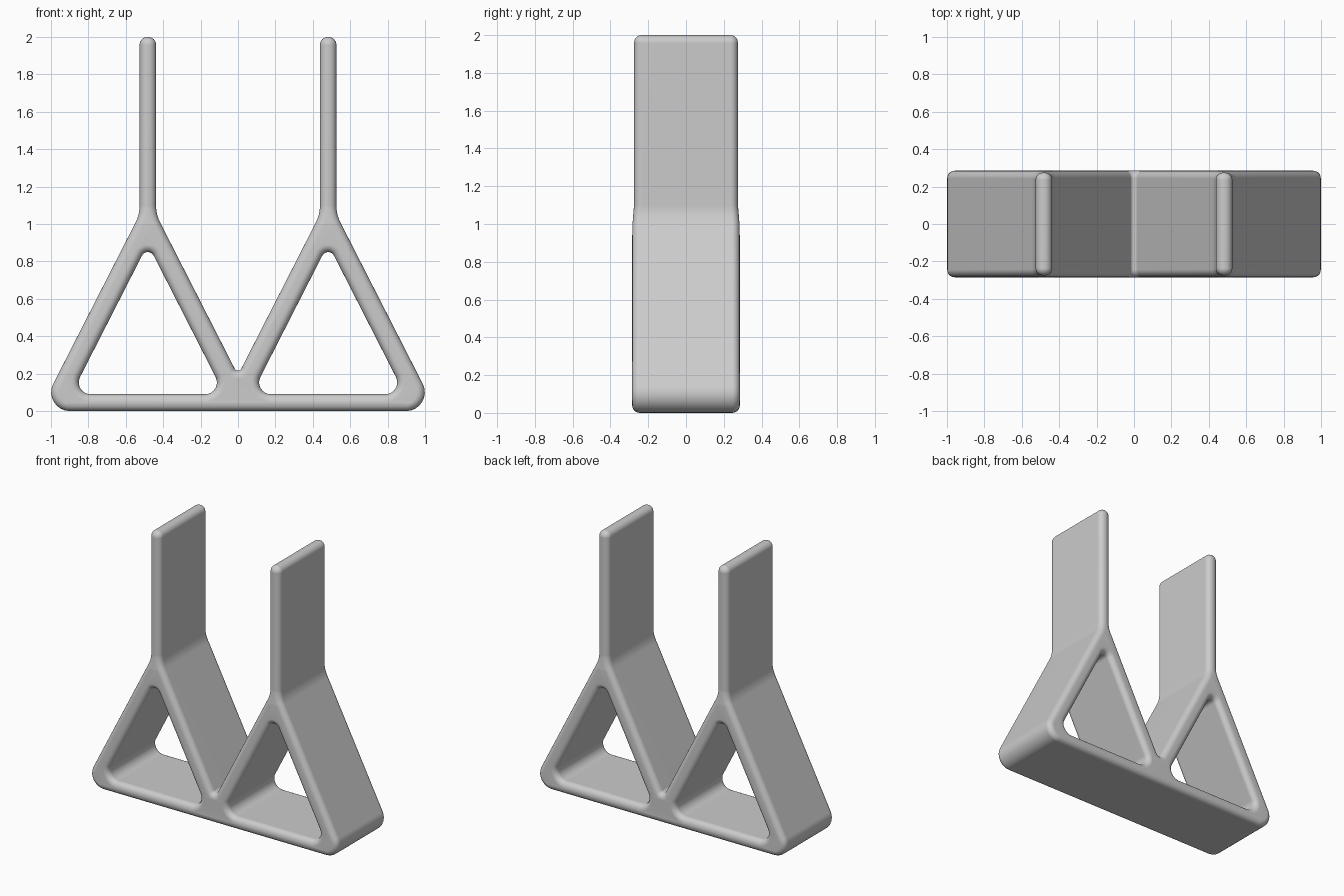
import bpy, math
from mathutils import Vector, Matrix

cube = bpy.data.objects.get("Cube")
if cube:
    bpy.data.objects.remove(cube, do_unlink=True)

MID = 0.482      # centre of each triangle
SLOPE = 1.96     # rise of the slanted bars
ARM = 0.044      # half thickness of the uprights
ROUND = 0.04     # rounding of the front and back edges
DEPTH = 0.285    # half depth


def slant_z(half, offset):
    """Height at which a slanted line, `half` from the middle at z=0.5, is `offset` away."""
    return 0.5 + (half - offset) * SLOPE


def rounded(corners, steps=8):
    """Closed outline with an arc of the given radius at each (x, z, radius) corner."""
    out = []
    for i, (x, z, r) in enumerate(corners):
        p = Vector((x, z))
        a = (Vector(corners[i - 1][:2]) - p).normalized()
        b = (Vector(corners[(i + 1) % len(corners)][:2]) - p).normalized()
        half = a.angle(b) / 2
        centre = p + (a + b).normalized() * (r / math.sin(half))
        start = p + a * (r / math.tan(half)) - centre
        end = p + b * (r / math.tan(half)) - centre
        sweep = start.angle_signed(end)
        for k in range(steps + 1):
            out.append(centre + Matrix.Rotation(-sweep * k / steps, 2) @ start)
    return out


# Outer silhouette: right half, then its mirror image
outer = 0.325
waist = slant_z(outer, ARM)
right = [
    (MID + outer + 0.5 / SLOPE, 0, 0.1),
    (MID + ARM, waist, 0.2),
    (MID + ARM, 2, 0.042),
    (MID - ARM, 2, 0.042),
    (MID - ARM, waist, 0.2),
]
valley = [(0, slant_z(outer, MID), 0.02)]
silhouette = right + valley + [(-x, z, r) for x, z, r in reversed(right)]

# Triangular openings
inner, floor = 0.2, 0.09
reach = inner + (0.5 - floor) / SLOPE


def opening(cx):
    return [(cx - reach, floor, 0.063), (cx + reach, floor, 0.063),
            (cx, slant_z(inner, 0), 0.035)]


# Filled curve with rounded rims
curve = bpy.data.curves.new("stand_profile", "CURVE")
curve.dimensions = "2D"
curve.fill_mode = "BOTH"
curve.extrude = DEPTH - ROUND
curve.bevel_depth = ROUND
curve.bevel_resolution = 4
curve.offset = -ROUND
for corners in (silhouette, opening(MID), opening(-MID)):
    pts = rounded(corners)
    spline = curve.splines.new("POLY")
    spline.points.add(len(pts) - 1)
    for point, co in zip(spline.points, pts):
        point.co = (co.x, co.y, 0, 1)
    spline.use_cyclic_u = True

stand = bpy.data.objects.new("double_triangle_stand", curve)
bpy.context.collection.objects.link(stand)
bpy.ops.object.select_all(action="DESELECT")
stand.select_set(True)
bpy.context.view_layer.objects.active = stand
bpy.ops.object.convert(target="MESH")
stand = bpy.context.object
mesh = stand.data
mesh.transform(Matrix.Rotation(math.pi / 2, 4, "X"))

# Uprights are slightly narrower than the base
for v in mesh.vertices:
    t = min(max((v.co.z - 0.98) / 0.12, 0), 1)
    v.co.y *= 1 - 0.035 * t

# Join the caps to the rims
bpy.ops.object.mode_set(mode="EDIT")
bpy.ops.mesh.select_all(action="SELECT")
bpy.ops.mesh.remove_doubles(threshold=0.0005)
bpy.ops.mesh.normals_make_consistent(inside=False)
bpy.ops.object.mode_set(mode="OBJECT")

bpy.ops.object.shade_smooth_by_angle(angle=math.radians(50))
weighted = stand.modifiers.new("weighted_normals", "WEIGHTED_NORMAL")
weighted.keep_sharp = True

# Plain grey
grey = bpy.data.materials.new("plain_grey")
grey.use_nodes = True
colour = (0.6, 0.6, 0.6, 1)
grey.diffuse_color = colour
grey.node_tree.nodes["Principled BSDF"].inputs["Base Color"].default_value = colour
mesh.materials.clear()
mesh.materials.append(grey)
